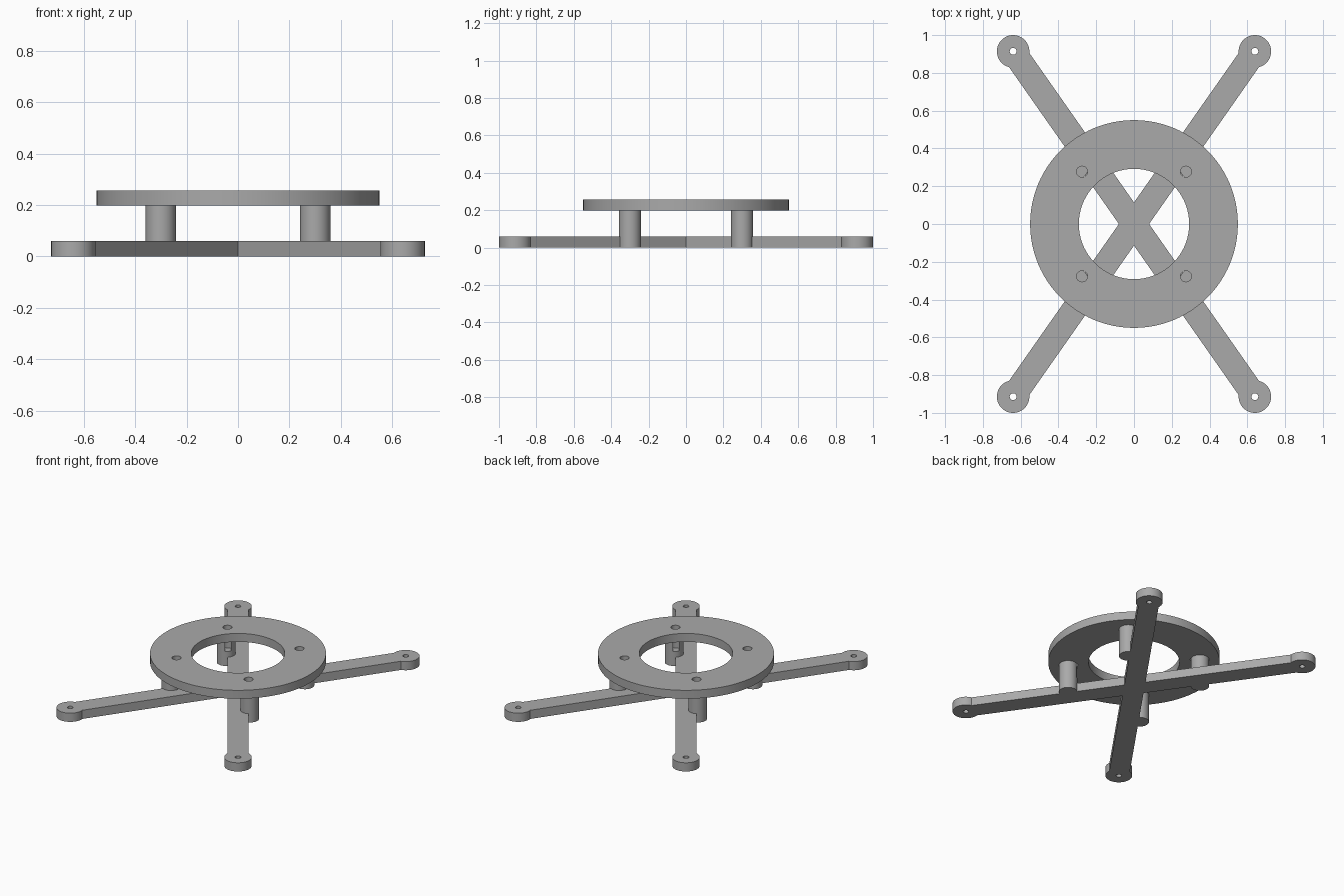
import bpy, math

cube = bpy.data.objects.get("Cube")
if cube:
    bpy.data.objects.remove(cube, do_unlink=True)

grey = bpy.data.materials.new("plain grey")
grey.use_nodes = True
COLOUR = (0.4, 0.4, 0.4, 1)
grey.diffuse_color = COLOUR
grey.node_tree.nodes["Principled BSDF"].inputs["Base Color"].default_value = COLOUR

THICK = 0.06                 # arm height
TIP_X, TIP_Y = 0.64, 0.914   # mounting pad centre
RING_LOW, RING_TOP = 0.198, 0.256
CORNERS = [(sx, sy) for sx in (-1, 1) for sy in (-1, 1)]


def cylinder(name, x, y, low, high, radius, sides=48):
    bpy.ops.mesh.primitive_cylinder_add(vertices=sides, radius=radius, depth=high - low,
                                        location=(x, y, (low + high) / 2))
    obj = bpy.context.object
    obj.name = name
    obj.data.materials.append(grey)
    return obj


def activate(obj):
    bpy.ops.object.select_all(action='DESELECT')
    obj.select_set(True)
    bpy.context.view_layer.objects.active = obj


def drill(obj, x, y, low, high, radius, sides=32):
    cutter = cylinder("drill_cutter", x, y, low, high, radius, sides)
    cutter.hide_render = True
    activate(obj)
    mod = obj.modifiers.new("hole", 'BOOLEAN')
    mod.operation = 'DIFFERENCE'
    mod.solver = 'EXACT'
    mod.object = cutter
    bpy.ops.object.modifier_apply(modifier=mod.name)
    bpy.data.objects.remove(cutter, do_unlink=True)


def smooth(obj):
    activate(obj)
    bpy.ops.object.shade_smooth_by_angle(angle=math.radians(30))


# Crossed arms, stopping short of the pad holes
reach = math.hypot(TIP_X, TIP_Y) - 0.04
for side, name in ((1, "arm_rising"), (-1, "arm_falling")):
    bpy.ops.mesh.primitive_cube_add(size=1, location=(0, 0, THICK / 2),
                                    rotation=(0, 0, side * math.atan2(TIP_Y, TIP_X)))
    arm = bpy.context.object
    arm.name = name
    arm.scale = (2 * reach, 0.131, THICK)
    bpy.ops.object.transform_apply(location=False, rotation=False, scale=True)
    arm.data.materials.append(grey)

# Mounting pads and posts at the four corners
for sx, sy in CORNERS:
    label = ("back" if sy > 0 else "front") + ("_left" if sx > 0 else "_right")
    pad = cylinder("pad_" + label, sx * TIP_X, sy * TIP_Y, 0, THICK, 0.086)
    drill(pad, sx * TIP_X, sy * TIP_Y, -0.1, 0.2, 0.018)
    smooth(pad)
    post = cylinder("post_" + label, sx * 0.3, sy * 0.3, 0, RING_LOW, 0.059)
    drill(post, sx * 0.275, sy * 0.277, 0.1, 0.4, 0.029)
    smooth(post)

# Upper ring with its central opening and screw holes
ring = cylinder("ring_plate", 0, 0, RING_LOW, RING_TOP, 0.55, 96)
drill(ring, 0, 0, 0.1, 0.4, 0.292, 96)
for sx, sy in CORNERS:
    drill(ring, sx * 0.275, sy * 0.277, 0.1, 0.4, 0.029)
smooth(ring)
